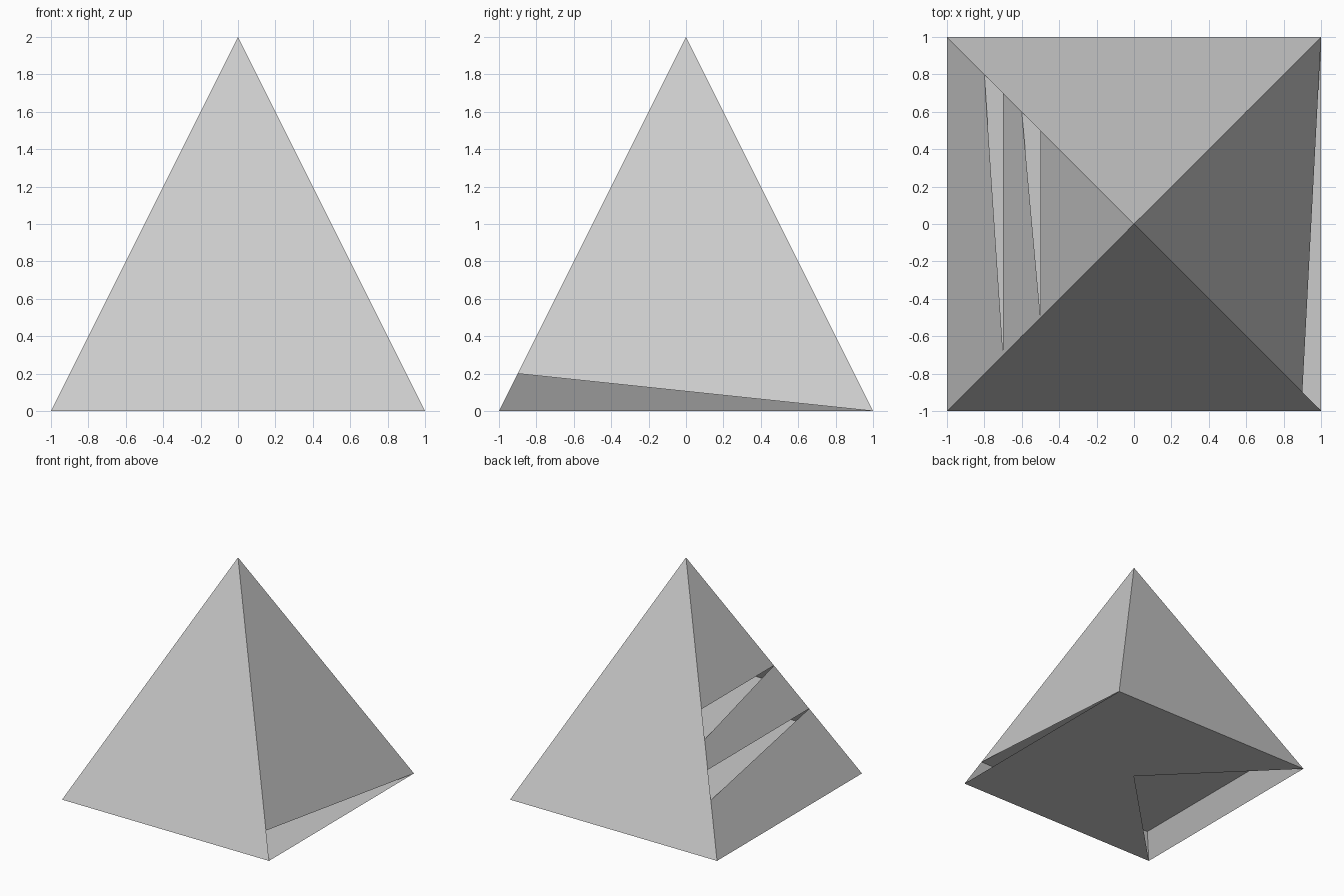
import bpy, bmesh

if "Cube" in bpy.data.objects:
    bpy.data.objects.remove(bpy.data.objects["Cube"])

CORNERS = [(-1, -1), (1, -1), (1, 1), (-1, 1)]   # side i runs from corner i to i+1
FRONT, RIGHT, BACK, LEFT = range(4)


def ring(bm, z):
    h = 1 - z / 2
    return [bm.verts.new((x * h, y * h, z)) for x, y in CORNERS]


def finish(bm, name):
    mesh = bpy.data.meshes.new(name)
    bm.to_mesh(mesh)
    bm.free()
    obj = bpy.data.objects.new(name, mesh)
    bpy.context.collection.objects.link(obj)


def floor(bm, low, z, skip=()):
    """Floor plate as a fan of four triangles around the centre."""
    mid = bm.verts.new((0, 0, z))
    for i in range(4):
        if i not in skip:
            bm.faces.new((low[(i + 1) % 4], low[i], mid))


def course(name, z0, z1, open_low=(), open_high=(), floor_skip=()):
    """One sloped layer; each side is two triangles, some left open."""
    bm = bmesh.new()
    a, b = ring(bm, z0), ring(bm, z1)
    for i in range(4):
        j = (i + 1) % 4
        if i in open_high or i == LEFT:
            # diagonal from the upper end of corner j to the lower start corner i
            tris = [(a[i], a[j], b[j]), (a[i], b[j], b[i])]
        else:
            tris = [(a[i], a[j], b[i]), (a[j], b[j], b[i])]
        if i not in open_low:
            bm.faces.new(tris[0])
        if i not in open_high:
            bm.faces.new(tris[1])
    floor(bm, a, z0, floor_skip)
    finish(bm, name)


# stacked courses with their open triangles
course("base_course", 0.0, 0.2, open_low=(RIGHT,), floor_skip=(LEFT,))
course("second_course", 0.2, 0.4)
course("third_course", 0.4, 0.6, open_high=(LEFT,))
course("fourth_course", 0.6, 0.8)
course("fifth_course", 0.8, 1.0, open_high=(LEFT,))

# pointed cap
bm = bmesh.new()
low = ring(bm, 1.0)
tip = bm.verts.new((0, 0, 2))
for i in range(4):
    bm.faces.new((low[i], low[(i + 1) % 4], tip))
floor(bm, low, 1.0)
finish(bm, "pyramid_cap")
